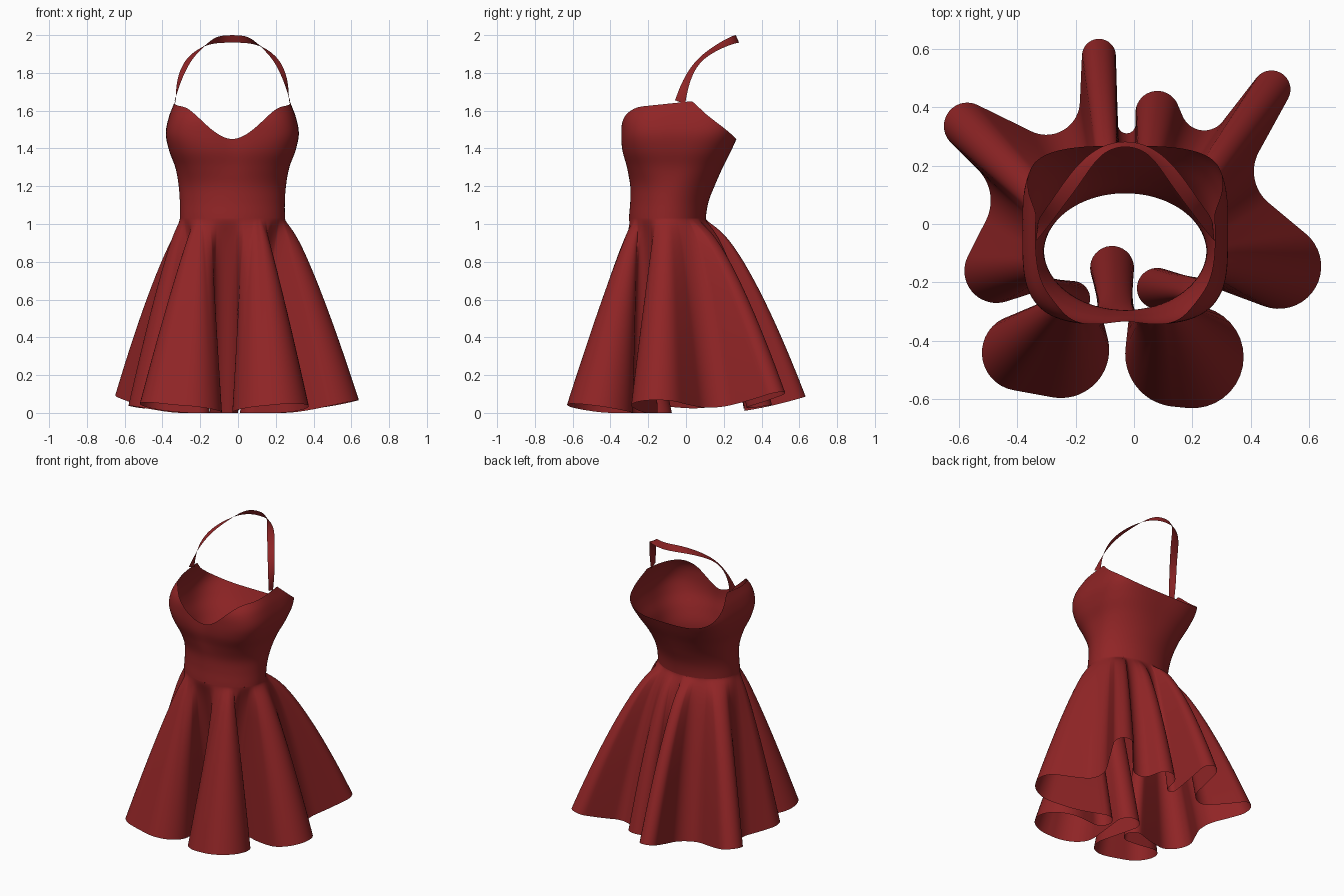
import bpy
import math
from mathutils import Vector

cube = bpy.data.objects.get("Cube")
if cube:
    bpy.data.objects.remove(cube)

RED = (0.28, 0.018, 0.019, 1)
fabric = bpy.data.materials.new("dark_red_fabric")
fabric.use_nodes = True
fabric.diffuse_color = RED
fabric.node_tree.nodes["Principled BSDF"].inputs["Base Color"].default_value = RED

MID_X = -0.03
WAIST_Z, STEP = 1.03, 0.09


def sheet(name, rows, closed):
    """Join equally long rows of points into one smooth sheet of cloth."""
    count = len(rows[0])
    faces = []
    for r in range(len(rows) - 1):
        for c in range(count if closed else count - 1):
            d = (c + 1) % count
            low, high = r * count, (r + 1) * count
            faces.append((low + c, low + d, high + d, high + c))
    mesh = bpy.data.meshes.new(name)
    mesh.from_pydata([p for row in rows for p in row], [], faces)
    mesh.materials.append(fabric)
    mesh.polygons.foreach_set("use_smooth", [True] * len(faces))
    mesh.update()
    obj = bpy.data.objects.new(name, mesh)
    bpy.context.collection.objects.link(obj)
    return obj


# Body stations, evenly spaced upward: half width, front y, back y, squareness
STATIONS = [Vector(s) for s in (
    (.278, -.302, .105, 2), (.278, -.295, .12, 2), (.285, -.296, .155, 2.1),
    (.302, -.315, .195, 2.5), (.335, -.34, .24, 3), (.352, -.345, .28, 3.5),
    (.335, -.335, .315, 3.6), (.303, -.285, .355, 3.2))]


def station(z):
    """Smoothly interpolated body measurements at height z."""
    last = len(STATIONS) - 1
    f = min(max((z - WAIST_Z) / STEP, 0), last - 0.001)
    i = int(f)
    t = f - i
    a, b, c, d = (STATIONS[min(max(k, 0), last)] for k in range(i - 1, i + 3))
    return b + 0.5 * t * (c - a + t * (2 * a - 5 * b + 4 * c - d + t * (3 * (b - c) + d - a)))


def rounded(angle, power):
    """Point on a unit superellipse."""
    c, s = math.cos(angle), math.sin(angle)
    r = (abs(c) ** power + abs(s) ** power) ** (-1 / power)
    return c * r, s * r


def body_point(z, angle):
    half, front, back, power = station(z)
    u, v = rounded(angle, power)
    y = (front + back) / 2 + v * (back - front) / 2
    # slight hollow between the cups
    if v < 0:
        rise = min(max((z - 1.25) / 0.2, 0), 1)
        y += 0.012 * rise * math.exp(-(u / 0.2) ** 2)
    return Vector((MID_X + half * u, y, z))


def neckline(angle):
    """Sweetheart edge in front, straight slope down to the back."""
    u, v = rounded(angle, 3.4)
    if v > 0:
        return 1.65 - 0.2 * v
    cup = math.sin(math.pi / 2 * min(abs(u) * 1.15, 1)) ** 1.9
    return 1.45 + 0.165 * cup + 0.035 * (1 + v)


# Bodice
COLUMNS, ROWS = 160, 32
angles = [math.tau * k / COLUMNS for k in range(COLUMNS)]
sheet("bodice", [[body_point(WAIST_Z + (neckline(a) - WAIST_Z) * r / ROWS, a)
                  for a in angles] for r in range(ROWS + 1)], True)

# Hem folds: x, y, radius (outward positive, inward negative), waist angle
FOLDS = [
    (.15, -.445, .18, -66), (.2, -.455, .175, -56), (.08, -.22, -.07, -38),
    (.495, -.145, .145, -5), (.55, .18, -.14, 25), (.47, .46, .065, 48),
    (.24, .4, -.08, 62), (.08, .38, .075, 75), (-.025, .34, -.03, 88),
    (-.12, .575, .058, 100), (-.3, .42, -.115, 118), (-.57, .335, .08, 145),
    (-.64, .08, -.15, 172), (-.47, -.16, .11, 194), (-.21, -.255, -.06, 211),
    (-.39, -.44, .13, 226), (-.25, -.43, .165, 235), (-.075, -.15, -.075, 263)]
N = len(FOLDS)


def heading(i):
    """Direction of the straight run from fold i to the next."""
    x, y, r, _ = FOLDS[i % N]
    p, q, s, _ = FOLDS[(i + 1) % N]
    dx, dy = p - x, q - y
    ratio = (s - r) / math.hypot(dx, dy)
    return math.atan2(dy, dx) - math.asin(min(max(ratio, -1), 1))


def arc(i, begin):
    """Half of the rounded end of fold i, from its start or its middle."""
    x, y, r, _ = FOLDS[i % N]
    start = heading(i - 1)
    sign = 1 if r > 0 else -1
    turn = (sign * (heading(i) - start)) % math.tau
    if turn > 1.8 * math.pi:
        turn -= math.tau
    points = []
    for k in range(HALF + 1):
        a = start + sign * turn * (begin + k / HALF / 2)
        points.append(Vector((x + r * math.sin(a), y - r * math.cos(a))))
    return points


def fold_run(i):
    """Hem points from the middle of fold i to the next, with waist fractions."""
    leaving, arriving = arc(i, 0.5), arc(i + 1, 0)
    for k in range(HALF):
        yield leaving[k], SHARE * k / HALF
    for k in range(WALL):
        yield leaving[-1].lerp(arriving[0], k / WALL), SHARE + (1 - 2 * SHARE) * k / WALL
    for k in range(HALF):
        yield arriving[k], 1 - SHARE + SHARE * k / HALF


# Skirt: each column runs from the waist out to its place on the hem
HALF, WALL, SHARE, SKIRT_ROWS = 9, 8, 0.35, 36
columns = []
for i in range(N):
    a0 = FOLDS[i][3]
    a1 = FOLDS[(i + 1) % N][3]
    if a1 < a0:
        a1 += 360
    for hem, fraction in fold_run(i):
        angle = math.radians(a0 + (a1 - a0) * fraction)
        top = body_point(WAIST_Z, angle)
        spread = math.hypot(hem.x - MID_X, hem.y + 0.1)
        hem_z = 0.3 * max(0, spread - 0.3) ** 1.5
        power = 0.79 - 0.11 * math.sin(angle)
        column = []
        for r in range(SKIRT_ROWS + 1):
            t = (r / SKIRT_ROWS) ** 1.5
            flare = t ** power * (1 - math.exp(-t / 0.03))
            x, y = top.xy.lerp(hem, flare)
            column.append((x, y, WAIST_Z + (hem_z - WAIST_Z) * t))
        columns.append(column)
sheet("skirt", list(zip(*columns)), True)

# Halter strap: outer and inner edge from the left cup to the nape, mirrored
OUTER = [(.3, -.005, 1.635), (.298, .018, 1.76), (.255, .075, 1.87),
         (.175, .195, 1.935), (.09, .268, 1.96), (0, .288, 1.96)]
INNER = [(.305, -.058, 1.655), (.272, -.02, 1.76), (.22, .05, 1.87),
         (.145, .15, 1.945), (.085, .245, 1.998), (0, .273, 2.0)]


def whole(edge):
    mirrored = [(-x, y, z) for x, y, z in reversed(edge[:-1])]
    return [(x + MID_X, y, z) for x, y, z in edge + mirrored]


strap = sheet("neck_strap", [whole(OUTER), whole(INNER)], False)
smooth = strap.modifiers.new("smooth", "SUBSURF")
smooth.levels = smooth.render_levels = 3
smooth.boundary_smooth = "PRESERVE_CORNERS"
